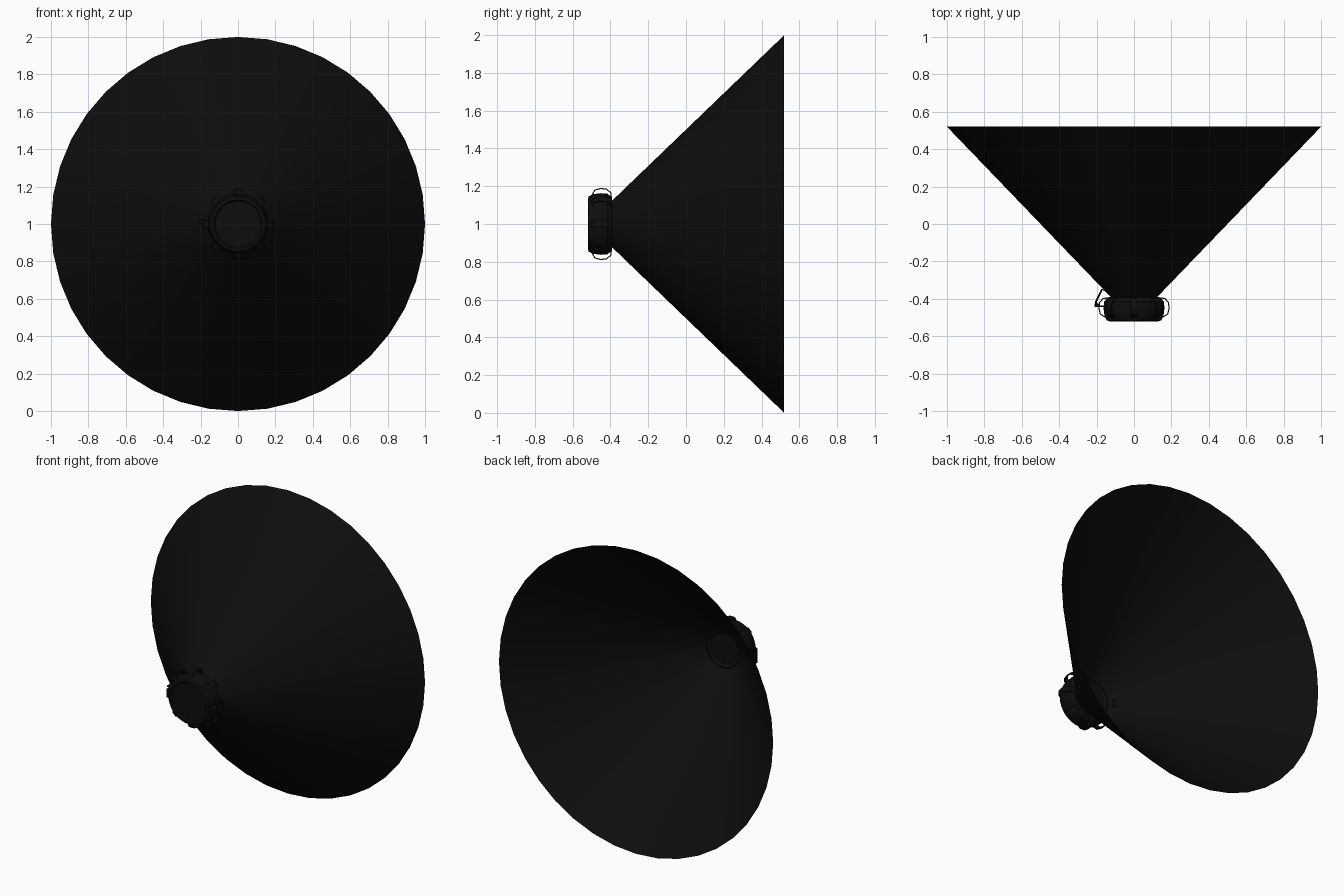
import bpy, bmesh, math
from mathutils import Vector

if "Cube" in bpy.data.objects:
    bpy.data.objects.remove(bpy.data.objects["Cube"])


def material(name, v):
    m = bpy.data.materials.new(name)
    m.diffuse_color = (v, v, v, 1)
    m.use_nodes = True
    m.node_tree.nodes["Principled BSDF"].inputs["Base Color"].default_value = m.diffuse_color
    return m


BLACK = material("matte black", 0.004)
AXIS_Z = 1.0


def polar(r, y, a):
    return Vector((r * math.sin(a), y, AXIS_Z + r * math.cos(a)))


def finish(name, bm, angle=None, recalc=True):
    if recalc:
        bmesh.ops.recalc_face_normals(bm, faces=bm.faces)
    me = bpy.data.meshes.new(name)
    bm.to_mesh(me)
    bm.free()
    ob = bpy.data.objects.new(name, me)
    bpy.context.collection.objects.link(ob)
    me.materials.append(BLACK)
    if angle:
        bpy.ops.object.select_all(action='DESELECT')
        ob.select_set(True)
        bpy.context.view_layer.objects.active = ob
        bpy.ops.object.shade_smooth_by_angle(angle=math.radians(angle))
    return ob


def lathe(name, profile, sides, angle=35):
    """Spin (radius, y) points around the lamp axis; radius 0 closes an end."""
    bm = bmesh.new()
    rings = []
    for r, y in profile:
        n = 1 if r == 0 else sides
        rings.append([bm.verts.new(polar(r, y, math.tau * i / sides)) for i in range(n)])
    for a, b in zip(rings, rings[1:]):
        for i in range(sides):
            j = (i + 1) % sides
            if len(a) == 1:
                bm.faces.new((a[0], b[i], b[j]))
            elif len(b) == 1:
                bm.faces.new((a[i], b[0], a[j]))
            else:
                bm.faces.new((a[i], b[i], b[j], a[j]))
    return finish(name, bm, angle)


def box(bm, centre, size):
    res = bmesh.ops.create_cube(bm, size=1)
    for v in res["verts"]:
        v.co = Vector(v.co[i] * size[i] + centre[i] for i in range(3))


def strap(bm, path, angle, width, thick):
    """Flat strip following (radius, y) points, standing at one angle of the housing."""
    side = Vector((math.cos(angle), 0, -math.sin(angle))) * width / 2
    rings = []
    for k, (r, y) in enumerate(path):
        p0, p1 = path[max(k - 1, 0)], path[min(k + 1, len(path) - 1)]
        t = Vector((p1[0] - p0[0], p1[1] - p0[1])).normalized() * thick / 2
        o = polar(r - t.y, y + t.x, angle)
        i = polar(r + t.y, y - t.x, angle)
        rings.append([bm.verts.new(p) for p in (o - side, o + side, i + side, i - side)])
    for a, b in zip(rings, rings[1:]):
        for i in range(4):
            j = (i + 1) % 4
            bm.faces.new((a[i], b[i], b[j], a[j]))
    bm.faces.new(rings[0])
    bm.faces.new(rings[-1])


# Wide open beam cone
lathe("beam_cone", [(0.115, -0.40), (1.0, 0.52)], 40)

# Lamp housing with a raised rim around the recessed front plate
lathe("lamp_housing", [(0, -0.405), (0.10, -0.405), (0.115, -0.39), (0.14, -0.392),
                       (0.16, -0.415), (0.163, -0.45), (0.158, -0.49), (0.147, -0.515),
                       (0.13, -0.52), (0.122, -0.51), (0, -0.51)], 32)

# Eight guard loops around the housing
bm = bmesh.new()
loop = [(0.135, -0.395), (0.165, -0.398), (0.184, -0.42), (0.188, -0.45),
        (0.180, -0.482), (0.155, -0.497)]
for k in range(8):
    strap(bm, loop, math.tau * k / 8, 0.036, 0.006)
finish("guard_loops", bm)

# Side bracket: two bent arms and a small knob block
bm = bmesh.new()
arm = [(0.14, -0.36), (0.172, -0.35), (0.205, -0.415), (0.205, -0.44), (0.16, -0.44)]
for a in (-1.47, -1.72):
    strap(bm, arm, a, 0.010, 0.008)
box(bm, (-0.198, -0.435, 0.975), (0.024, 0.020, 0.055))
finish("side_bracket", bm)
